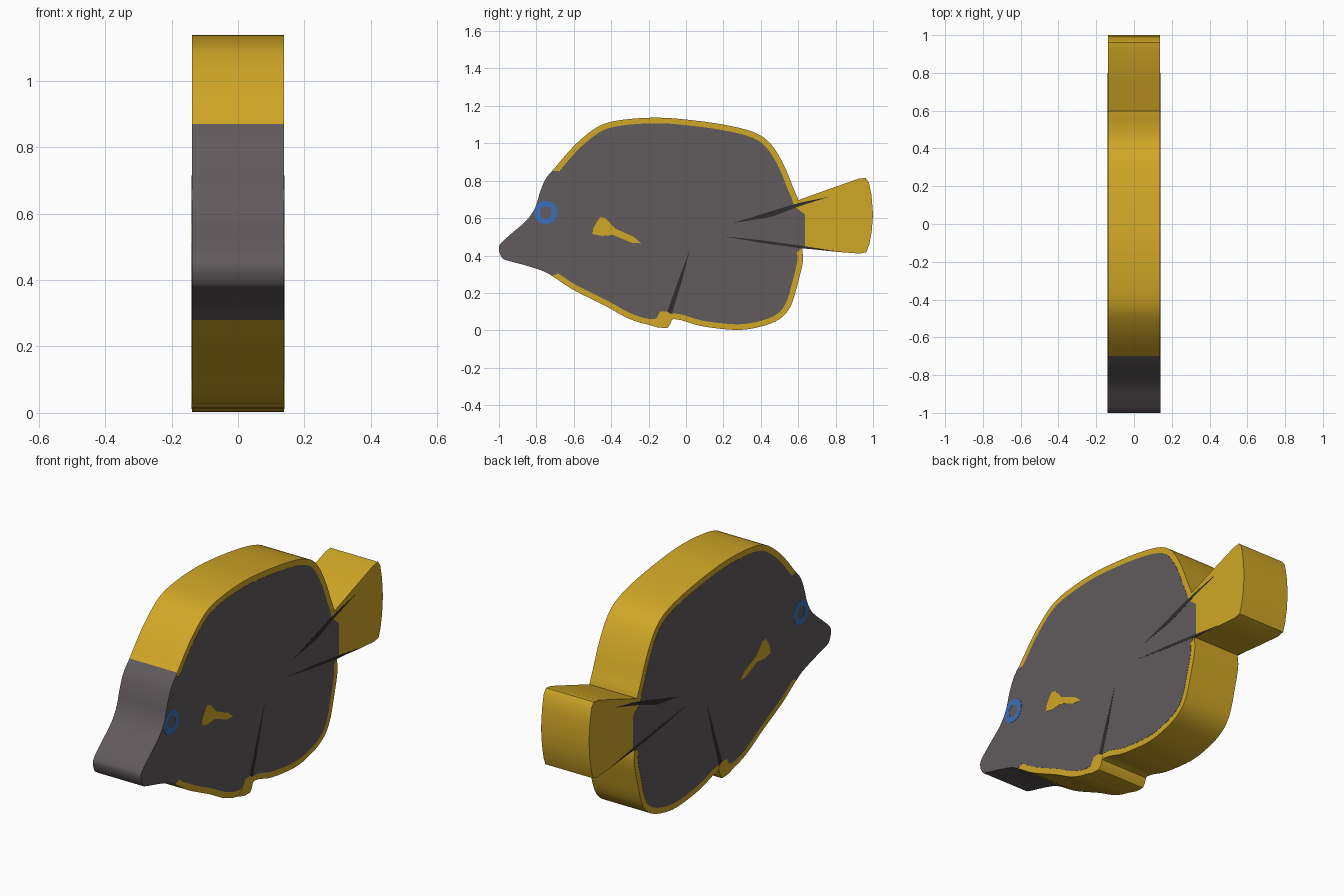
import bpy, bmesh, math
from mathutils import Vector

cube = bpy.data.objects.get("Cube")
if cube:
    bpy.data.objects.remove(cube, do_unlink=True)


def material(name, color):
    mat = bpy.data.materials.new(name)
    mat.use_nodes = True
    mat.diffuse_color = (*color, 1)
    mat.node_tree.nodes["Principled BSDF"].inputs["Base Color"].default_value = (*color, 1)
    return mat


yellow = material("golden yellow", (0.64, 0.39, 0.02))
grey = material("warm grey", (0.12, 0.103, 0.108))
blue = material("eye blue", (0.045, 0.16, 0.5))
dark = material("crease dark", (0.03, 0.027, 0.025))


def smooth_loop(points, steps=4):
    """Closed Catmull-Rom curve through the points."""
    pts = [Vector(p) for p in points]
    n, out = len(pts), []
    for i in range(n):
        a, b, c, d = (pts[(i + k - 1) % n] for k in range(4))
        for s in range(steps):
            t = s / steps
            out.append(0.5 * (2 * b + (c - a) * t + (2 * a - 5 * b + 4 * c - d) * t ** 2
                              + (3 * b - a - 3 * c + d) * t ** 3))
    return out


def prism(name, outline, x0, x1, mats, rule=None):
    """Extrude a side-view (y, z) outline across x, with smooth rim and flat caps."""
    bm = bmesh.new()
    ends = [[bm.verts.new((x, y, z)) for y, z in outline] for x in (x0, x1)]
    n = len(outline)
    for ring in ends:
        bm.faces.new(ring)
    for i in range(n):
        j = (i + 1) % n
        rim = bm.faces.new((ends[0][i], ends[0][j], ends[1][j], ends[1][i]))
        rim.smooth = True
        if rule:
            rim.material_index = rule(rim.calc_center_median())
    finish(name, bm, mats)


def finish(name, bm, mats):
    bmesh.ops.recalc_face_normals(bm, faces=bm.faces)
    for edge in bm.edges:
        edge.smooth = edge.calc_face_angle(0) < 0.6
    mesh = bpy.data.meshes.new(name)
    bm.to_mesh(mesh)
    bm.free()
    for mat in mats:
        mesh.materials.append(mat)
    bpy.context.collection.objects.link(bpy.data.objects.new(name, mesh))


def side_plates(name, outline, height, mat):
    """Thin painted plate on both flat sides."""
    for side, s in (("left", 1), ("right", -1)):
        prism(f"{name}_{side}", outline, s * 0.134, s * height, [mat])


# Body silhouette, from the tail top over the back to the snout and belly
body_points = [
    (0.605, 0.67), (0.57, 0.77), (0.52, 0.89), (0.45, 1.0), (0.36, 1.06), (0.2, 1.1),
    (0, 1.127), (-0.15, 1.137), (-0.3, 1.13), (-0.42, 1.11), (-0.5, 1.07), (-0.6, 0.985),
    (-0.7, 0.87), (-0.75, 0.81), (-0.78, 0.74), (-0.805, 0.66), (-0.85, 0.59),
    (-0.93, 0.52), (-0.99, 0.465), (-1, 0.43), (-0.985, 0.39), (-0.96, 0.375),
    (-0.85, 0.345), (-0.76, 0.315), (-0.7, 0.28), (-0.6, 0.215), (-0.43, 0.13),
    (-0.3, 0.06), (-0.18, 0.03), (-0.06, 0.06), (0.08, 0.023), (0.27, 0.002),
    (0.4, 0.02), (0.5, 0.06), (0.56, 0.13), (0.6, 0.26), (0.625, 0.37), (0.62, 0.45),
]
body_outline = smooth_loop(body_points)
prism("body", body_outline, -0.138, 0.138, [yellow, grey],
      lambda c: 1 if c.y < -0.7 else 0)


# Grey flanks: inset behind the head, flush on the head, spilling over the tail root
def flank_point(i):
    p = body_outline[i]
    along = (body_outline[(i + 1) % len(body_outline)] - body_outline[i - 1]).normalized()
    inward = Vector((-along.y, along.x))
    if p.x < -0.7:
        return p
    if p.x > 0.5 and 0.44 < p.y < 0.66:
        return Vector((0.635, p.y))
    return p + inward * 0.03


flank = [flank_point(i) for i in range(len(body_outline))]
side_plates("flank", flank, 0.139, grey)

# Tail and belly fin
tail = [(0.57, 0.445), (0.8, 0.42), (0.93, 0.41), (0.965, 0.418), (0.98, 0.46),
        (0.993, 0.53), (1, 0.62), (0.992, 0.72), (0.978, 0.79), (0.96, 0.815),
        (0.92, 0.81), (0.75, 0.75), (0.57, 0.685)]
prism("tail_fin", tail, -0.1385, 0.1385, [yellow])
belly_fin = [(-0.2, 0.03), (-0.15, 0.015), (-0.1, 0.012), (-0.085, 0.03), (-0.07, 0.075),
             (-0.1, 0.1), (-0.14, 0.1), (-0.16, 0.06)]
prism("belly_fin", belly_fin, -0.1395, 0.1395, [yellow])

# Side fins
side_fin = [(-0.5, 0.515), (-0.495, 0.55), (-0.46, 0.605), (-0.43, 0.6), (-0.38, 0.545),
            (-0.28, 0.5), (-0.24, 0.465), (-0.29, 0.468), (-0.39, 0.51), (-0.45, 0.505)]
side_plates("side_fin", side_fin, 0.14, yellow)

# Fold lines running in from the fins
folds = {
    "tail_upper_fold": [(0.25, 0.573), (0.45, 0.605), (0.61, 0.665), (0.77, 0.715),
                        (0.62, 0.685), (0.53, 0.66)],
    "tail_lower_fold": [(0.2, 0.503), (0.4, 0.468), (0.62, 0.438), (0.8, 0.424),
                        (0.62, 0.452), (0.4, 0.482)],
    "belly_fold": [(0.02, 0.43), (-0.04, 0.27), (-0.1, 0.1), (-0.075, 0.09), (-0.02, 0.27)],
}
for name, outline in folds.items():
    side_plates(name, outline, 0.1396, dark)

# Ring eyes
for side, s in (("left", 1), ("right", -1)):
    bm = bmesh.new()
    count = 32
    rings = []
    for radius, x in ((0.062, 0.135), (0.062, 0.14), (0.032, 0.14), (0.032, 0.135)):
        rings.append([bm.verts.new((s * x, -0.75 + radius * math.cos(math.tau * k / count),
                                    0.63 + radius * math.sin(math.tau * k / count)))
                      for k in range(count)])
    for r in range(4):
        a, b = rings[r], rings[(r + 1) % 4]
        for k in range(count):
            m = (k + 1) % count
            bm.faces.new((a[k], a[m], b[m], b[k]))
    finish(f"eye_ring_{side}", bm, [blue])
